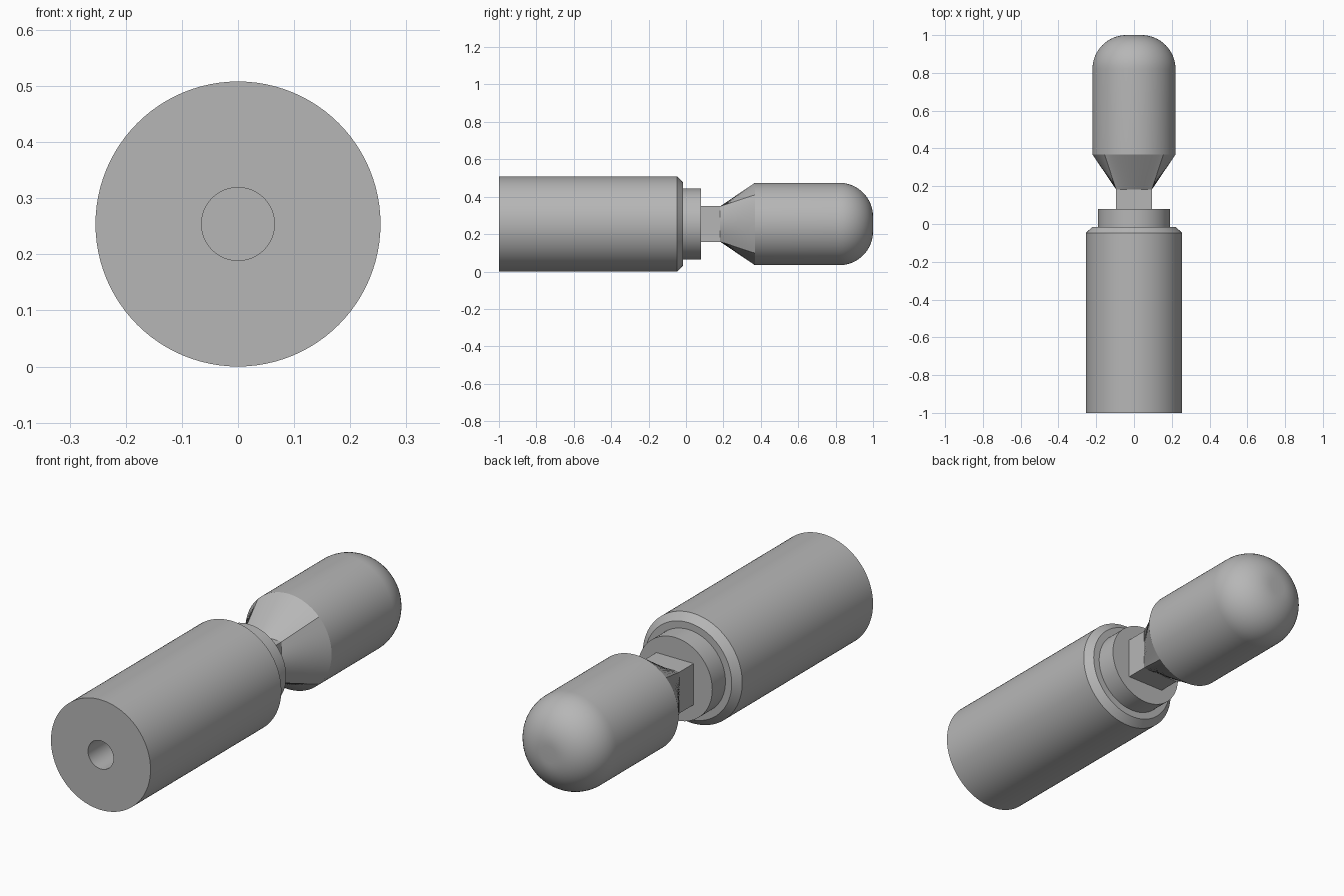
import bpy, bmesh
from math import pi, sin, cos, radians

SEGMENTS = 96
AXIS_Z = 0.254

cube = bpy.data.objects.get("Cube")
if cube:
    bpy.data.objects.remove(cube, do_unlink=True)

steel = bpy.data.materials.new("grey_steel")
steel.use_nodes = True
grey = (0.47, 0.47, 0.47, 1)
steel.diffuse_color = grey
steel.node_tree.nodes["Principled BSDF"].inputs["Base Color"].default_value = grey


def ring(bm, y, size, square):
    """Round or square section around the long axis."""
    verts = []
    for i in range(SEGMENTS):
        a = 2 * pi * i / SEGMENTS
        r = size / max(abs(cos(a)), abs(sin(a))) if square else size
        verts.append(bm.verts.new((r * cos(a), y, AXIS_Z + r * sin(a))))
    return verts


def loft(name, sections):
    """Skin a list of (y, half width, square) sections and cap both ends."""
    bm = bmesh.new()
    rings = [ring(bm, *s) for s in sections]
    for a, b in zip(rings, rings[1:]):
        for i in range(SEGMENTS):
            j = (i + 1) % SEGMENTS
            bm.faces.new((a[i], a[j], b[j], b[i]))
    bm.faces.new(rings[0])
    bm.faces.new(rings[-1])
    bmesh.ops.recalc_face_normals(bm, faces=bm.faces)
    mesh = bpy.data.meshes.new(name)
    bm.to_mesh(mesh)
    bm.free()
    mesh.materials.append(steel)
    obj = bpy.data.objects.new(name, mesh)
    bpy.context.collection.objects.link(obj)
    bpy.ops.object.select_all(action='DESELECT')
    obj.select_set(True)
    bpy.context.view_layer.objects.active = obj
    bpy.ops.object.shade_smooth_by_angle(angle=radians(30))
    return obj


# Cylindrical body with a blind bore in front and a chamfer behind
loft("body", [(-0.4, 0.065, False), (-1, 0.065, False), (-1, 0.254, False),
              (-0.047, 0.254, False), (-0.016, 0.222, False)])

# Stepped collar
loft("collar", [(-0.03, 0.19, False), (0.08, 0.19, False)])

# Square neck blending into a round head with a rounded nose
nose = [(0.82 + 0.18 * sin(t), 0.04 + 0.18 * cos(t), False)
        for t in (pi / 2 * k / 16 for k in range(17))]
loft("neck_and_head", [(0.07, 0.095, True), (0.183, 0.095, True),
                       (0.368, 0.22, False)] + nose)
